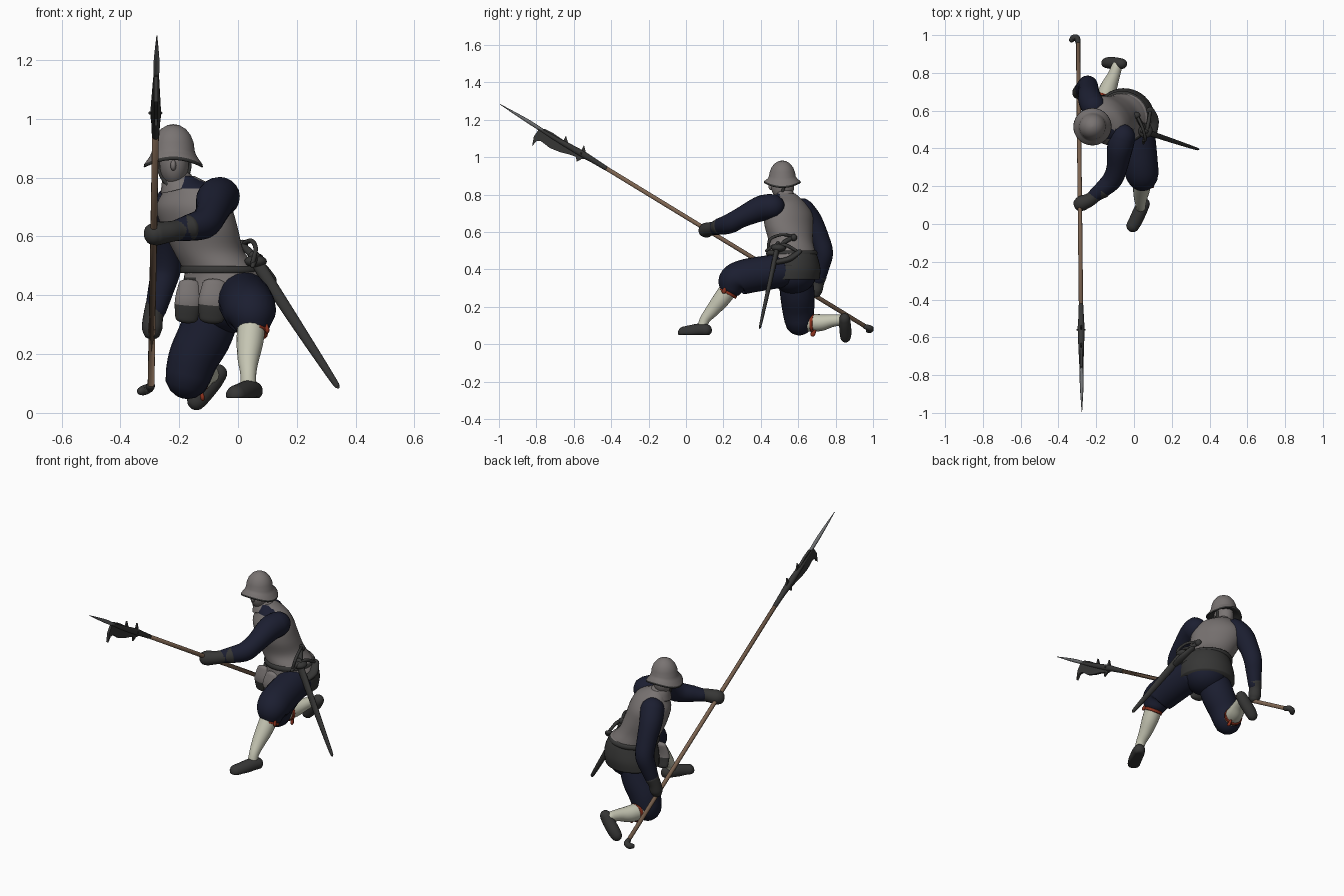
import bpy, bmesh, math
from mathutils import Vector as V

def material(name, c):
    m = bpy.data.materials.new(name)
    m.diffuse_color = (*c, 1)
    return m

GREY = material("armour_grey", (.19, .172, .168))
DARK = material("dark_leather", (.037, .037, .036))
NAVY = material("navy_cloth", (.011, .013, .03))
CREAM = material("cream_stocking", (.56, .56, .45))
WOOD = material("pole_wood", (.2, .125, .08))
RED = material("red_ribbon", (.25, .03, .012))
STEEL = material("blade_steel", (.16, .165, .17))

def finish(name, bm, mats, rule=None, smooth=True):
    bmesh.ops.recalc_face_normals(bm, faces=bm.faces)
    if rule:
        for f in bm.faces:
            f.material_index = rule(f.calc_center_median(), f.normal)
    for f in bm.faces:
        f.smooth = smooth
    me = bpy.data.meshes.new(name)
    bm.to_mesh(me)
    bm.free()
    for m in mats:
        me.materials.append(m)
    ob = bpy.data.objects.new(name, me)
    bpy.context.collection.objects.link(ob)
    return ob

def skin(name, rings, mats, rule=None):
    """Bridge equal-sized rings of points and cap both ends."""
    bm = bmesh.new()
    vs = [[bm.verts.new(p) for p in r] for r in rings]
    n = len(vs[0])
    for a, b in zip(vs, vs[1:]):
        for i in range(n):
            j = (i + 1) % n
            bm.faces.new((a[i], a[j], b[j], b[i]))
    bm.faces.new(vs[0])
    bm.faces.new(vs[-1])
    return finish(name, bm, mats, rule)

def spline(keys, steps):
    """Catmull-Rom through tuples of numbers."""
    out, n = [], len(keys)
    for i in range(n - 1):
        k = [keys[max(0, min(n - 1, i + d))] for d in (-1, 0, 1, 2)]
        for s in range(steps):
            t = s / steps
            out.append([.5 * (2*b + (c-a)*t + (2*a-5*b+4*c-d)*t*t + (3*b-a-3*c+d)*t**3)
                        for a, b, c, d in zip(*k)])
    return out + [list(keys[-1])]

def tube(name, keys, mats, n=20, steps=5, flat=1, up=(0, 0, 1), rounded=1, low=None, rule=None):
    """Limb along (x, y, z, radius) keys, with rounded ends."""
    ks = spline(keys, steps)
    P = [V(k[:3]) for k in ks]
    R = [k[3] for k in ks]
    T = [(P[min(i+1, len(P)-1)] - P[max(i-1, 0)]).normalized() for i in range(len(P))]
    sec = list(zip(P, R, T))
    if rounded:
        caps = [math.radians(a) for a in (28, 55, 75, 87)]
        head = [(P[0] - T[0]*R[0]*math.sin(a)*rounded, R[0]*math.cos(a), T[0]) for a in reversed(caps)]
        tail = [(P[-1] + T[-1]*R[-1]*math.sin(a)*rounded, R[-1]*math.cos(a), T[-1]) for a in caps]
        sec = head + sec + tail
    rings = []
    for p, r, t in sec:
        s = t.cross(V(up)).normalized()
        u = s.cross(t)
        ring = [p + s*r*math.cos(a) + u*r*flat*math.sin(a) for a in [2*math.pi*i/n for i in range(n)]]
        if low is not None:
            for q in ring:
                q.z = max(q.z, low)
        rings.append(ring)
    return skin(name, rings, mats, rule)

def loft(name, keys, mats, rule=None, n=40, steps=5):
    """Level ellipses (x, y, z, rx, ry, turn in degrees)."""
    rings = []
    for x, y, z, rx, ry, d in spline(keys, steps):
        c, s = math.cos(math.radians(d)), math.sin(math.radians(d))
        ring = []
        for i in range(n):
            a = 2*math.pi*i/n
            u, w = rx*math.cos(a), ry*math.sin(a)
            ring.append((x + u*c - w*s, y + u*s + w*c, z))
        rings.append(ring)
    return skin(name, rings, mats, rule)

def ball(name, loc, size, mats, rule=None):
    bm = bmesh.new()
    bmesh.ops.create_uvsphere(bm, u_segments=28, v_segments=18, radius=1)
    for v in bm.verts:
        v.co = V(loc) + V(a*b for a, b in zip(v.co, size))
    return finish(name, bm, mats, rule)

def plate(name, pts, x, th, mat):
    """Flat blade outline given in (y, z), thickened along x."""
    bm = bmesh.new()
    f = bm.faces.new([bm.verts.new((x - th/2, y, z)) for y, z in pts])
    g = bmesh.ops.extrude_face_region(bm, geom=[f])
    bmesh.ops.translate(bm, verts=[e for e in g["geom"] if isinstance(e, bmesh.types.BMVert)], vec=(th, 0, 0))
    return finish(name, bm, [mat], smooth=False)

# torso, twisted so the left shoulder leads
loft("breastplate", [(-.03, .57, .42, .14, .125, -30), (-.06, .565, .49, .13, .125, -35),
     (-.1, .56, .55, .122, .117, -40), (-.13, .55, .63, .142, .115, -45), (-.15, .545, .70, .145, .11, -46),
     (-.155, .54, .755, .11, .085, -44), (-.18, .54, .79, .065, .06, -40), (-.195, .535, .805, .05, .048, -40)],
     [GREY, DARK, NAVY], lambda c, n: 2 if c.z > .765 and c.y < .5 else (1 if c.z < .475 and n.y > -.5 else 0))
# armoured skirt and belt
loft("armour_skirt", [(-.055, .565, .50, .125, .125, -30), (-.045, .57, .46, .14, .135, -28),
     (-.045, .572, .40, .155, .145, -25), (-.05, .572, .345, .155, .14, -22)], [DARK, GREY],
     lambda c, n: 1 if n.y < -.35 and -.14 < c.x < -.02 or (c.z > .46 and n.y < .2) else 0)
loft("belt", [(-.06, .565, .475, .137, .133, -33), (-.058, .566, .487, .141, .137, -33),
     (-.062, .566, .50, .134, .131, -34)], [DARK], steps=2)
for i, (x, y, w) in enumerate([(-.165, .475, .045), (-.08, .437, .05)]):
    tube(f"thigh_guard_{i}", [(x, y, .44, w*.8), (x - .005, y - .01, .38, w), (x - .01, y, .32, w*.85)],
         [GREY, DARK], up=(0, 1, 0), flat=.45, rounded=.4, rule=lambda c, n: 1 if c.z < .37 else 0)
# neck, head and chin strap
tube("collar", [(-.2, .53, .765, .066), (-.207, .528, .79, .055), (-.212, .525, .81, .046)],
     [GREY], up=(0, 1, 0), rounded=0)
ball("head", (-.217, .517, .848), (.05, .062, .078), [GREY])
ball("nose", (-.22, .455, .842), (.01, .014, .018), [GREY])
tube("chin_strap", [(-.27, .525, .86, .007), (-.26, .515, .81, .009), (-.218, .488, .766, .011),
     (-.174, .515, .81, .009), (-.164, .525, .86, .007)], [DARK], n=8, up=(0, 1, 0))

# helmet with a drooping brim, dark beneath
prof = [(.001, .982), (.02, .979), (.042, .966), (.059, .945), (.069, .92), (.073, .898), (.08, .886),
        (.099, .872), (.101, .864), (.097, .860), (.075, .868), (.05, .872)]
rings = []
for r, z in prof:
    k = max(0, (r - .06) / .04) if z < .9 else 0
    rings.append([(-.22 + r*math.cos(a), .515 + r*.98*math.sin(a), z - .027*k*math.cos(a)**2)
                  for a in [2*math.pi*i/40 for i in range(40)]])
skin("helmet", rings, [GREY, DARK], lambda c, n: 1 if n.z < .25 and c.z < .882 else 0)

# arms
tube("left_arm", [(-.06, .46, .735, .068), (-.075, .40, .725, .068), (-.09, .30, .68, .055),
     (-.115, .235, .645, .053), (-.165, .185, .63, .045), (-.21, .15, .62, .036)], [NAVY])
tube("left_glove", [(-.165, .18, .63, .044), (-.2, .155, .622, .036), (-.235, .128, .616, .036),
     (-.275, .11, .61, .04), (-.292, .10, .607, .036)], [DARK], rounded=.7)
tube("right_arm", [(-.215, .62, .715, .066), (-.235, .665, .66, .062), (-.24, .71, .57, .054),
     (-.245, .735, .49, .051), (-.262, .725, .42, .044), (-.28, .71, .35, .036)], [NAVY], up=(1, 0, 0))
tube("right_glove", [(-.277, .715, .365, .038), (-.288, .705, .33, .034), (-.292, .695, .29, .035),
     (-.292, .69, .268, .028)], [DARK], up=(1, 0, 0), rounded=.6)

# breeches
ball("seat", (-.035, .575, .37), (.12, .12, .10), [NAVY])
tube("left_breeches", [(.015, .53, .395, .09), (.025, .42, .38, .092), (.035, .31, .36, .092),
     (.045, .255, .335, .085), (.05, .235, .29, .06)], [NAVY], up=(1, 0, 0), rounded=.5)
tube("right_breeches", [(-.075, .585, .37, .09), (-.11, .595, .27, .092), (-.15, .6, .19, .086),
     (-.17, .605, .125, .078)], [NAVY], up=(0, 1, 0), low=.04)
# stockings
tube("left_stocking", [(.045, .225, .29, .048), (.04, .185, .235, .045), (.035, .14, .18, .036),
     (.035, .1, .13, .027), (.035, .085, .08, .027)], [CREAM], up=(1, 0, 0))
tube("right_stocking", [(-.16, .65, .115, .048), (-.135, .72, .115, .045), (-.11, .78, .125, .034),
     (-.09, .835, .13, .028)], [CREAM])
# shoes
tube("left_shoe", [(.052, .108, .075, .033), (.035, .075, .075, .036), (.01, .02, .065, .036),
     (-.008, -.012, .06, .034)], [DARK], low=.05, rounded=.9)
tube("right_shoe", [(-.068, .848, .135, .032), (-.09, .85, .105, .035), (-.125, .853, .062, .035),
     (-.142, .853, .04, .032)], [DARK], up=(0, 1, 0), flat=.9, rounded=.95)
# garter ribbons with bows
for side, c, bow in (("left", (.05, .225, .275), (.095, .215, .305)), ("right", (-.15, .68, .11), (-.125, .69, .075))):
    c, bow = V(c), V(bow)
    d = V((0, .5, .85)) if side == "left" else V((.25, .97, 0))
    tube(side + "_garter", [(*(c - d*.008), .052), (*(c + d*.008), .052)], [RED], up=(1, 0, .1), rounded=0)
    for e in (-1, 1):
        tube(f"{side}_bow_{e}", [(*bow, .008), (*(bow + V((.004, e*.012, e*.022))), .013)], [RED], n=10, up=(1, 0, 0), flat=.6)

# sheathed sword at the left hip
tube("scabbard", [(.055, .49, .53, .021), (.10, .475, .455, .021), (.22, .435, .27, .017),
     (.325, .40, .11, .011), (.34, .395, .088, .006)], [DARK], n=12, up=(0, 1, 0), flat=.65)
tube("sword_grip", [(.07, .49, .5, .014), (.045, .52, .54, .013), (.02, .56, .565, .012)], [DARK], n=12)
ball("pommel", (.015, .575, .57), (.019, .019, .019), [DARK])
ball("shell_guard", (.06, .495, .515), (.038, .04, .022), [DARK])
tube("cross_guard", [(.05, .43, .50, .008), (.06, .47, .525, .01), (.075, .53, .53, .01), (.085, .59, .50, .008)],
     [DARK], n=10)
tube("knuckle_bow", [(.05, .44, .51, .008), (.06, .45, .56, .008), (.045, .51, .585, .008), (.015, .575, .575, .008)],
     [DARK], n=10)
tube("sword_hanger", [(.085, .60, .49, .022), (.105, .55, .455, .026), (.1, .49, .44, .024)], [DARK], flat=.6)

# polearm: shaft, butt hook, socket and head
tube("shaft", [(-.296, .975, .085, .0115), (-.28, -.5, .985, .0115)], [WOOD], n=12, steps=1, rounded=0)
tube("butt_cap", [(-.296, .96, .093, .014), (-.302, .985, .085, .016), (-.32, .985, .077, .017), (-.33, .975, .074, .014)],
     [DARK], n=12)
tube("socket", [(-.2805, -.43, .942, .0125), (-.28, -.5, .985, .015), (-.28, -.56, 1.02, .018),
     (-.279, -.7, 1.1, .013), (-.278, -.79, 1.155, .009)], [DARK], n=12, flat=1)
tube("spear_point", [(-.278, -.76, 1.138, .009), (-.277, -.85, 1.195, .010), (-.276, -.995, 1.283, .0015)],
     [STEEL], n=8, rounded=0)
plate("beak_blade", [(-.49, .99), (-.578, 1.043), (-.64, 1.08), (-.71, 1.128), (-.754, 1.15), (-.79, 1.144),
      (-.813, 1.112), (-.823, 1.058), (-.80, 1.085), (-.775, 1.085), (-.727, 1.048), (-.674, 1.027),
      (-.62, 1.013), (-.556, .99)], -.279, .014, DARK)
plate("upper_spike", [(-.625, 1.06), (-.642, 1.115), (-.66, 1.08)], -.279, .009, DARK)
plate("rear_spike", [(-.53, 1.0), (-.545, 1.065), (-.565, 1.025)], -.279, .009, DARK)
plate("lower_spike", [(-.54, 1.0), (-.585, .975), (-.59, 1.02)], -.279, .009, DARK)
tube("side_lugs", [(-.30, -.56, 1.02, .005), (-.279, -.56, 1.02, .008), (-.262, -.56, 1.02, .005)], [DARK], n=8)
